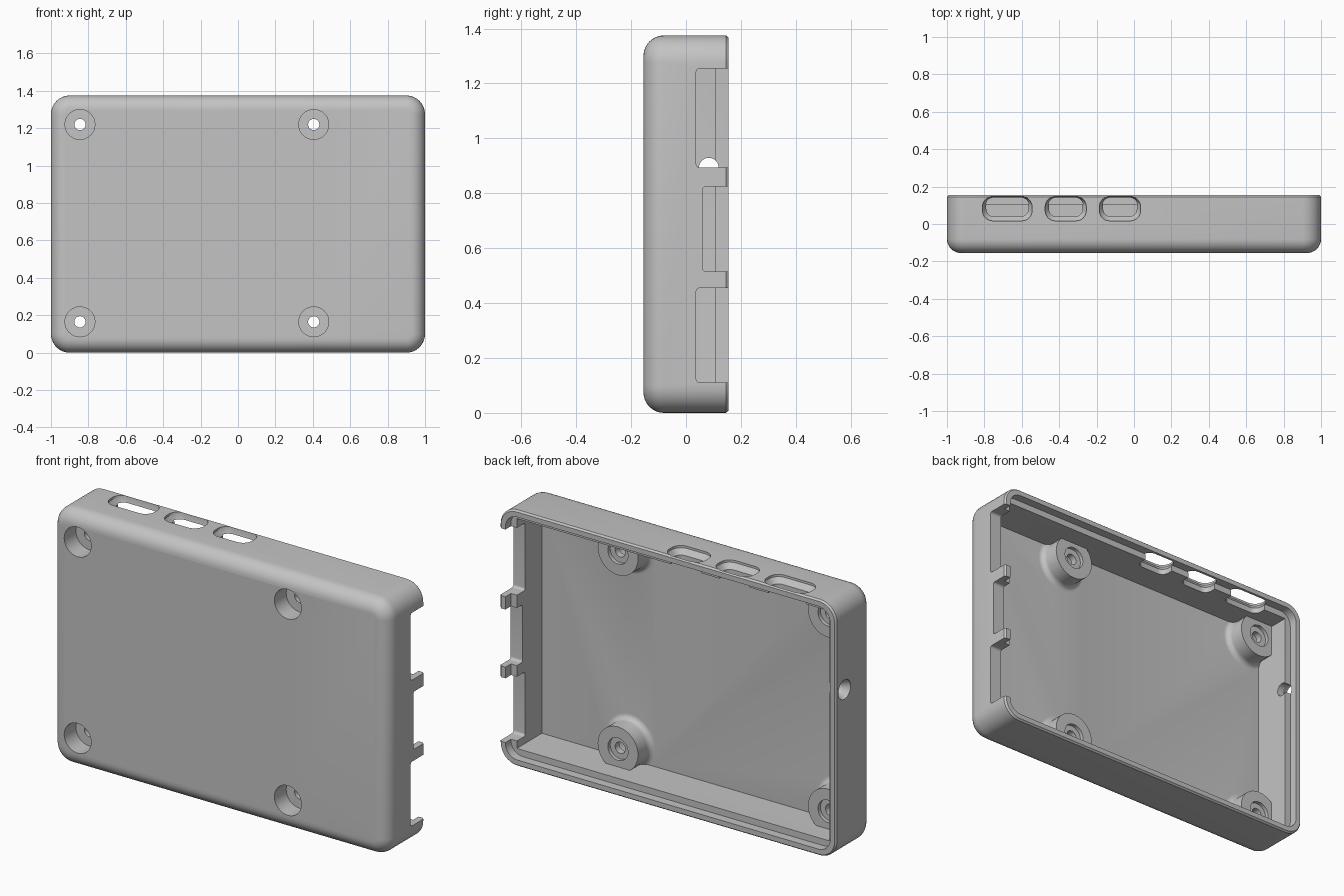
import bpy, bmesh, math

if "Cube" in bpy.data.objects:
    bpy.data.objects.remove(bpy.data.objects["Cube"], do_unlink=True)

grey = bpy.data.materials.new("case_grey")
grey.use_nodes = True
grey.diffuse_color = (0.55, 0.55, 0.55, 1)
grey.node_tree.nodes["Principled BSDF"].inputs["Base Color"].default_value = (0.55, 0.55, 0.55, 1)

HEIGHT, MID = 1.375, 0.6875
FRONT, BACK = -0.155, 0.155
FLOOR, WALL, LIP = -0.105, 0.07, 0.035
PLACE = {"x": lambda u, v, w: (w, u, v),
         "y": lambda u, v, w: (u, w, v),
         "z": lambda u, v, w: (u, v, w)}


def rounded(cu, cv, hu, hv, r, n=8):
    """Rounded rectangle outline; a circle when hu = hv = r."""
    pts = []
    for q, (su, sv) in enumerate([(1, 1), (-1, 1), (-1, -1), (1, -1)]):
        for i in range(n + 1):
            a = (q + i / n) * math.pi / 2
            pts.append((cu + su * (hu - r) + r * math.cos(a),
                        cv + sv * (hv - r) + r * math.sin(a)))
    return pts


def loft(name, axis, rings):
    """Closed solid through a list of (outline, depth) rings."""
    bm = bmesh.new()
    rows = [[bm.verts.new(PLACE[axis](u, v, w)) for u, v in pts] for pts, w in rings]
    n = len(rows[0])
    for a, b in zip(rows, rows[1:]):
        for i in range(n):
            j = (i + 1) % n
            bm.faces.new((a[i], a[j], b[j], b[i]))
    bm.faces.new(rows[0][::-1])
    bm.faces.new(rows[-1])
    bmesh.ops.remove_doubles(bm, verts=bm.verts, dist=1e-5)
    bmesh.ops.recalc_face_normals(bm, faces=bm.faces)
    mesh = bpy.data.meshes.new(name)
    bm.to_mesh(mesh)
    bm.free()
    mesh.materials.append(grey)
    ob = bpy.data.objects.new(name, mesh)
    bpy.context.collection.objects.link(ob)
    return ob


def turned(name, axis, cu, cv, profile):
    return loft(name, axis, [(rounded(cu, cv, r, r, r), w) for r, w in profile])


def prism(name, axis, cu, cv, hu, hv, r, w0, w1):
    pts = rounded(cu, cv, hu, hv, r)
    return loft(name, axis, [(pts, w0), (pts, w1)])


def shell_ring(inset, y):
    return rounded(0, MID, 1 - inset, MID - inset, 0.1 - inset), y


steps = []

# Outer body: filleted front edge, small chamfer at the open back
R = 0.075
fillet = [i * math.pi / 16 for i in range(9)]
rings = [shell_ring(R * (1 - math.sin(a)), FRONT + R * (1 - math.cos(a))) for a in fillet]
rings += [shell_ring(0, BACK - 0.01), shell_ring(0.008, BACK)]
case = loft("case_shell", "y", rings)

# Main cavity and the recess that seats a lid
steps.append(("DIFFERENCE", prism("cavity_cutter", "y", 0, MID, 1 - WALL, MID - WALL, 0.002, FLOOR, 0.3)))
steps.append(("DIFFERENCE", prism("lip_cutter", "y", 0, MID, 1 - LIP, MID - LIP, 0.07, 0.108, 0.3)))

# Mounting posts with flared feet, then their screw holes
F, POST = 0.03, 0.12
spots = [(x, z) for x in (-0.845, 0.405) for z in (0.165, 1.22)]
for x, z in spots:
    foot = [(POST + F * (1 - math.sin(a)), FLOOR + F * (1 - math.cos(a))) for a in fillet]
    steps.append(("UNION", turned("post", "y", x, z, [(0.1, FLOOR - 0.02)] + foot + [(POST, 0.0)])))
for x, z in spots:
    steps.append(("DIFFERENCE", turned("screw_cutter", "y", x, z, [
        (0.08, -0.3), (0.08, -0.055), (0.03, -0.055), (0.03, -0.02),
        (0.06, -0.02), (0.06, 0.05)])))

# Large connector notches in the +x wall, open to the back
for z0, z1, y0 in [(0.11, 0.455, 0.037), (0.515, 0.825, 0.06), (0.893, 1.255, 0.037)]:
    steps.append(("DIFFERENCE", prism("notch_cutter", "x", (y0 + 0.3) / 2, (z0 + z1) / 2,
                                      (0.3 - y0) / 2, (z1 - z0) / 2, 0.014, 0.85, 1.1)))

# Flared connector slots through the top wall
for x0, x1 in [(-0.81, -0.545), (-0.475, -0.255), (-0.185, 0.035)]:
    cx, h = (x0 + x1) / 2, (x1 - x0) / 2
    outer = rounded(cx, 0.082, h, 0.065, 0.055)
    inner = rounded(cx, 0.09, h - 0.02, 0.05, 0.04)
    steps.append(("DIFFERENCE", loft("slot_cutter", "z", [
        (inner, HEIGHT - 0.12), (inner, HEIGHT - 0.04), (outer, HEIGHT - 0.012), (outer, HEIGHT + 0.1)])))

# Countersunk round hole in the -x wall
steps.append(("DIFFERENCE", turned("side_hole_cutter", "x", 0.083, 0.893, [
    (0.052, -1.1), (0.052, -0.99), (0.036, -0.965), (0.036, -0.85)])))

# Combine everything into the one moulded shell
for i, (operation, tool) in enumerate(steps):
    tool.hide_render = True
    mod = case.modifiers.new("step_%d" % i, "BOOLEAN")
    mod.operation, mod.object, mod.solver = operation, tool, "EXACT"
graph = bpy.context.evaluated_depsgraph_get()
graph.update()
result = bpy.data.meshes.new_from_object(case.evaluated_get(graph))
case.modifiers.clear()
case.data = result
result.materials.clear()
result.materials.append(grey)
for poly in result.polygons:
    poly.material_index = 0
for _, tool in steps:
    bpy.data.objects.remove(tool, do_unlink=True)

bpy.ops.object.select_all(action="DESELECT")
case.select_set(True)
bpy.context.view_layer.objects.active = case
bpy.ops.object.shade_smooth_by_angle(angle=math.radians(30))
